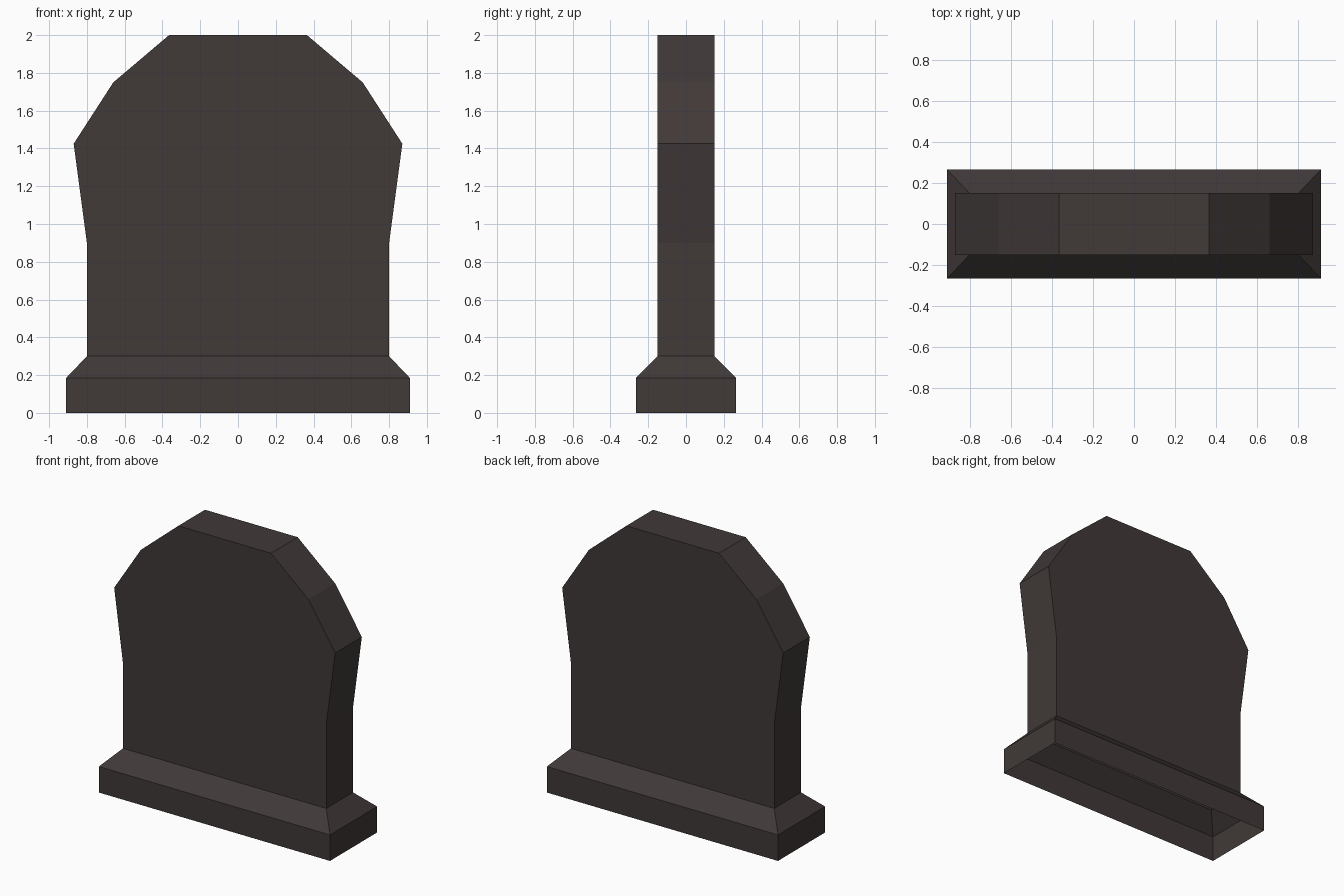
import bpy, bmesh

if "Cube" in bpy.data.objects:
    bpy.data.objects.remove(bpy.data.objects["Cube"])

stone = bpy.data.materials.new("dark stone")
stone.diffuse_color = (0.052, 0.041, 0.040, 1)
stone.use_nodes = True
stone.node_tree.nodes["Principled BSDF"].inputs["Base Color"].default_value = stone.diffuse_color


def make_object(name, bm):
    mesh = bpy.data.meshes.new(name)
    bm.to_mesh(mesh)
    bm.free()
    mesh.materials.append(stone)
    obj = bpy.data.objects.new(name, mesh)
    bpy.context.collection.objects.link(obj)


# Headstone slab: mirrored half profile, open at its foot
half = [(0.80, 0.30), (0.80, 0.90), (0.87, 1.425), (0.66, 1.75), (0.365, 2.0)]
profile = half + [(-x, z) for x, z in reversed(half)]
bm = bmesh.new()
front = [bm.verts.new((x, -0.15, z)) for x, z in profile]
back = [bm.verts.new((x, 0.15, z)) for x, z in profile]
bm.faces.new(front)
bm.faces.new(back[::-1])
for i in range(len(profile) - 1):
    bm.faces.new((front[i + 1], front[i], back[i], back[i + 1]))
make_object("headstone_slab", bm)

# Plinth: hollow stacked rings, straight wall then chamfer up to the slab
bm = bmesh.new()
rings = []
for hx, hy, z in [(0.91, 0.265, 0), (0.91, 0.265, 0.185), (0.80, 0.15, 0.30)]:
    rings.append([bm.verts.new((sx * hx, sy * hy, z))
                  for sx, sy in [(-1, -1), (1, -1), (1, 1), (-1, 1)]])
for low, high in zip(rings, rings[1:]):
    for i in range(4):
        j = (i + 1) % 4
        bm.faces.new((low[i], low[j], high[j], high[i]))
make_object("plinth", bm)
